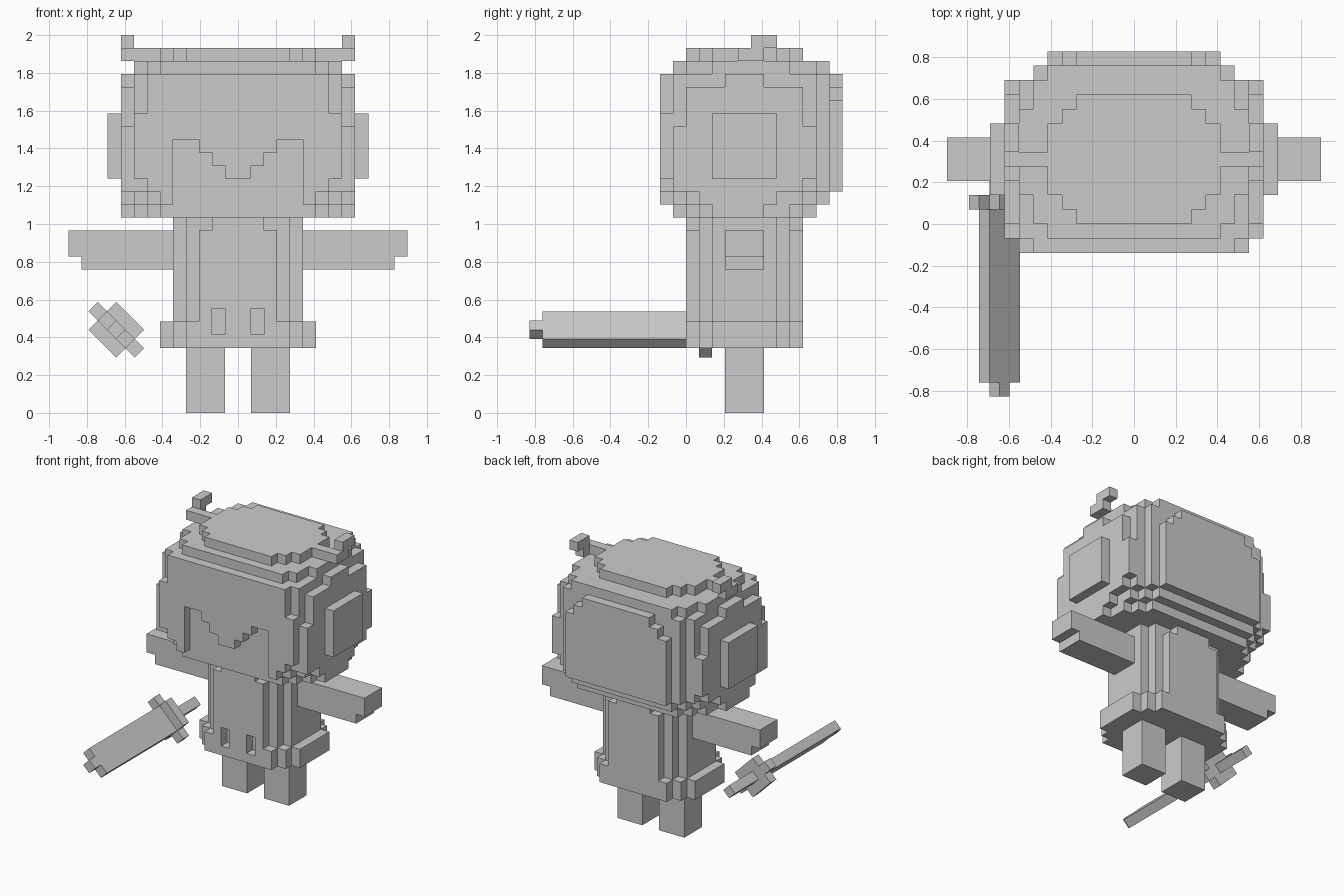
import bpy, bmesh, math
from mathutils import Matrix, Vector

if "Cube" in bpy.data.objects:
    bpy.data.objects.remove(bpy.data.objects["Cube"])

U = 2 / 29  # one block

grey = bpy.data.materials.new("light_grey")
grey.diffuse_color = (0.6, 0.6, 0.6, 1)
grey.use_nodes = True
grey.node_tree.nodes["Principled BSDF"].inputs["Base Color"].default_value = grey.diffuse_color

DIRS = [Vector(d) for d in ((1, 0, 0), (-1, 0, 0), (0, 1, 0), (0, -1, 0), (0, 0, 1), (0, 0, -1))]


def cells(x0, x1, y0, y1, z0, z1):
    return {(x, y, z) for x in range(x0, x1) for y in range(y0, y1) for z in range(z0, z1)}


def sym(half, y0, y1, z0, z1):
    """Block centred on x = 0."""
    return cells(-half, half, y0, y1, z0, z1)


def pair(x0, x1, y0, y1, z0, z1):
    """Two blocks mirrored across x = 0."""
    return cells(x0, x1, y0, y1, z0, z1) | cells(-x1, -x0, y0, y1, z0, z1)


def stepped(z0, z1, steps):
    """Slab with a stepped outline, from (half width, y0, y1) entries."""
    return set().union(*(sym(h, a, b, z0, z1) for h, a, b in steps))


def build(name, vox, matrix=None):
    """Skin a set of blocks with its outer faces only."""
    bm = bmesh.new()
    for c in vox:
        mid = Vector(c) + Vector((.5, .5, .5))
        for d in DIRS:
            if tuple(int(a + b) for a, b in zip(c, d)) in vox:
                continue
            s = Vector((d.y, d.z, d.x))
            t = d.cross(s)
            bm.faces.new([bm.verts.new((mid + (d + s * i + t * j) / 2) * U)
                          for i, j in ((-1, -1), (1, -1), (1, 1), (-1, 1))])
    bmesh.ops.remove_doubles(bm, verts=bm.verts, dist=U * .01)
    bmesh.ops.dissolve_limit(bm, angle_limit=math.radians(1), verts=bm.verts, edges=bm.edges)
    if matrix:
        bm.transform(matrix)
    me = bpy.data.meshes.new(name)
    bm.to_mesh(me)
    bm.free()
    me.materials.append(grey)
    ob = bpy.data.objects.new(name, me)
    bpy.context.collection.objects.link(ob)


# Head: stepped layers from chin to crown
head = stepped(15, 16, [(6, -1, 10), (7, 0, 9), (8, 1, 8), (9, 2, 6)])
head |= stepped(16, 17, [(6, -1, 11), (7, -1, 10), (8, 0, 9), (9, 1, 7)])
head |= stepped(17, 26, [(7, -1, 11), (8, -1, 10)])
head |= stepped(26, 27, [(6, -1, 11), (7, 0, 10), (8, 2, 8)])
head |= stepped(27, 28, [(4, 0, 9), (5, 1, 8), (6, 2, 7)])
# side panels of the head
head |= pair(8, 9, 0, 9, 17, 25) | pair(8, 9, -1, 0, 17, 22)
head |= pair(8, 9, 9, 10, 18, 22) | pair(8, 9, 3, 6, 25, 26)
# back panel of the head
head |= sym(6, 11, 12, 17, 24) | sym(5, 11, 12, 17, 25) | sym(4, 11, 12, 17, 26)
build("head", head)

# Fringe in front of the face, with a pointed tip
fringe = sym(8, -2, -1, 18, 23) | sym(7, -2, -1, 17, 26) | sym(6, -2, -1, 16, 17)
fringe -= pair(3, 5, -2, -1, 16, 21) | pair(2, 3, -2, -1, 16, 20)
fringe -= pair(1, 2, -2, -1, 16, 19) | sym(1, -2, -1, 16, 18)
build("fringe", fringe)

# Torso with stepped corners
torso = stepped(7, 15, [(2, 0, 9), (4, 1, 8), (5, 2, 7)]) | sym(3, 0, 9, 7, 14)
# belt, wider than the torso, with two small front slots
torso |= stepped(5, 7, [(4, 0, 9), (5, 1, 8), (6, 2, 7)])
torso -= pair(1, 2, 0, 1, 6, 8)
build("torso", torso)

# Mirrored limbs, ears and antennae
for side in ("left", "right"):
    def part(x0, x1, *rest):
        return cells(x0, x1, *rest) if side == "right" else cells(-x1, -x0, *rest)
    build(side + "_leg", part(1, 4, 3, 6, 0, 5))
    build(side + "_arm", part(5, 13, 3, 6, 12, 14) | part(5, 12, 3, 6, 11, 12))
    build(side + "_ear", part(9, 10, 2, 7, 18, 23))
    build(side + "_antenna", part(6, 9, 4, 5, 27, 28) | part(8, 9, 5, 6, 27, 28)
          | part(8, 9, 5, 7, 28, 29))

# Sword, turned 45 degrees about its length
place = (Matrix.Translation((-0.645, 0, 0.44)) @ Matrix.Rotation(math.radians(45), 4, 'Y')
         @ Matrix.Translation((-U / 2, 0, -U / 2)))
build("sword_blade", cells(-1, 2, -11, 1, 0, 1) | cells(0, 1, -12, -11, 0, 1), place)
build("sword_guard", cells(-2, 3, 1, 2, 0, 1) | cells(-1, 2, 1, 2, -1, 2), place)
build("sword_handle", cells(0, 1, 2, 6, 0, 1), place)
